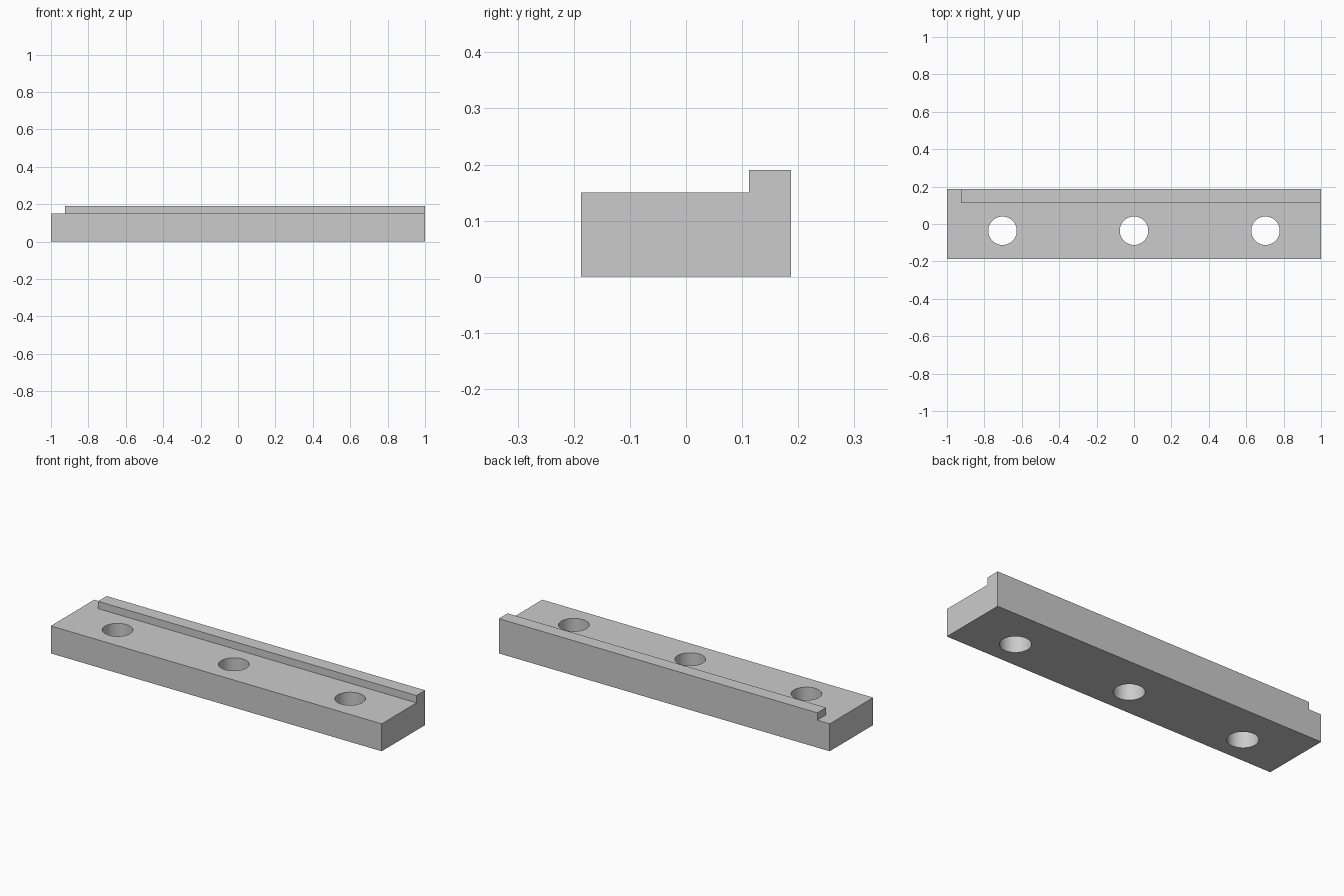
import bpy, bmesh, math

old = bpy.data.objects.get("Cube")
if old:
    bpy.data.objects.remove(old, do_unlink=True)

WIDTH, BASE_H, RIDGE_H = 0.375, 0.15, 0.19
RIDGE_X, RIDGE_Y = -0.925, 0.1125
HOLE_X, HOLE_Y, HOLE_R = 0.703, -0.036, 0.076

grey = bpy.data.materials.new("plain grey")
grey.use_nodes = True
colour = (0.6, 0.6, 0.6, 1)
grey.diffuse_color = colour
grey.node_tree.nodes["Principled BSDF"].inputs["Base Color"].default_value = colour

# Bar: a block split into strips, with the back strip raised into a ridge
bm = bmesh.new()
bmesh.ops.create_cube(bm, size=1)
for v in bm.verts:
    v.co = (v.co.x * 2, v.co.y * WIDTH, (v.co.z + 0.5) * BASE_H)
for point, normal in (((RIDGE_X, 0, 0), (1, 0, 0)), ((0, RIDGE_Y, 0), (0, 1, 0))):
    bmesh.ops.bisect_plane(bm, geom=bm.verts[:] + bm.edges[:] + bm.faces[:],
                           plane_co=point, plane_no=normal)
bm.normal_update()
strip = [f for f in bm.faces if f.normal.z > 0.9
         and f.calc_center_median().x > RIDGE_X
         and f.calc_center_median().y > RIDGE_Y]
raised = bmesh.ops.extrude_face_region(bm, geom=strip)["geom"]
for v in raised:
    if isinstance(v, bmesh.types.BMVert):
        v.co.z = RIDGE_H
bmesh.ops.dissolve_limit(bm, angle_limit=math.radians(1),
                         verts=bm.verts[:], edges=bm.edges[:])
bmesh.ops.recalc_face_normals(bm, faces=bm.faces[:])
mesh = bpy.data.meshes.new("mounting_bar")
bm.to_mesh(mesh)
bm.free()
mesh.materials.append(grey)
bar = bpy.data.objects.new("mounting_bar", mesh)
bpy.context.collection.objects.link(bar)

# Three through holes
for x in (-HOLE_X, 0, HOLE_X):
    bpy.ops.mesh.primitive_cylinder_add(vertices=64, radius=HOLE_R, depth=1,
                                        location=(x, HOLE_Y, 0))
    cutter = bpy.context.object
    cutter.name = "hole_cutter"
    cutter.hide_render = True
    cut = bar.modifiers.new("hole", 'BOOLEAN')
    cut.operation = 'DIFFERENCE'
    cut.solver = 'EXACT'
    cut.object = cutter
    bpy.context.view_layer.objects.active = bar
    bpy.ops.object.modifier_apply(modifier=cut.name)
    bpy.data.objects.remove(cutter, do_unlink=True)

# Smooth hole walls, crisp edges
bpy.ops.object.select_all(action='DESELECT')
bar.select_set(True)
bpy.context.view_layer.objects.active = bar
bpy.ops.object.shade_smooth_by_angle(angle=math.radians(30))
